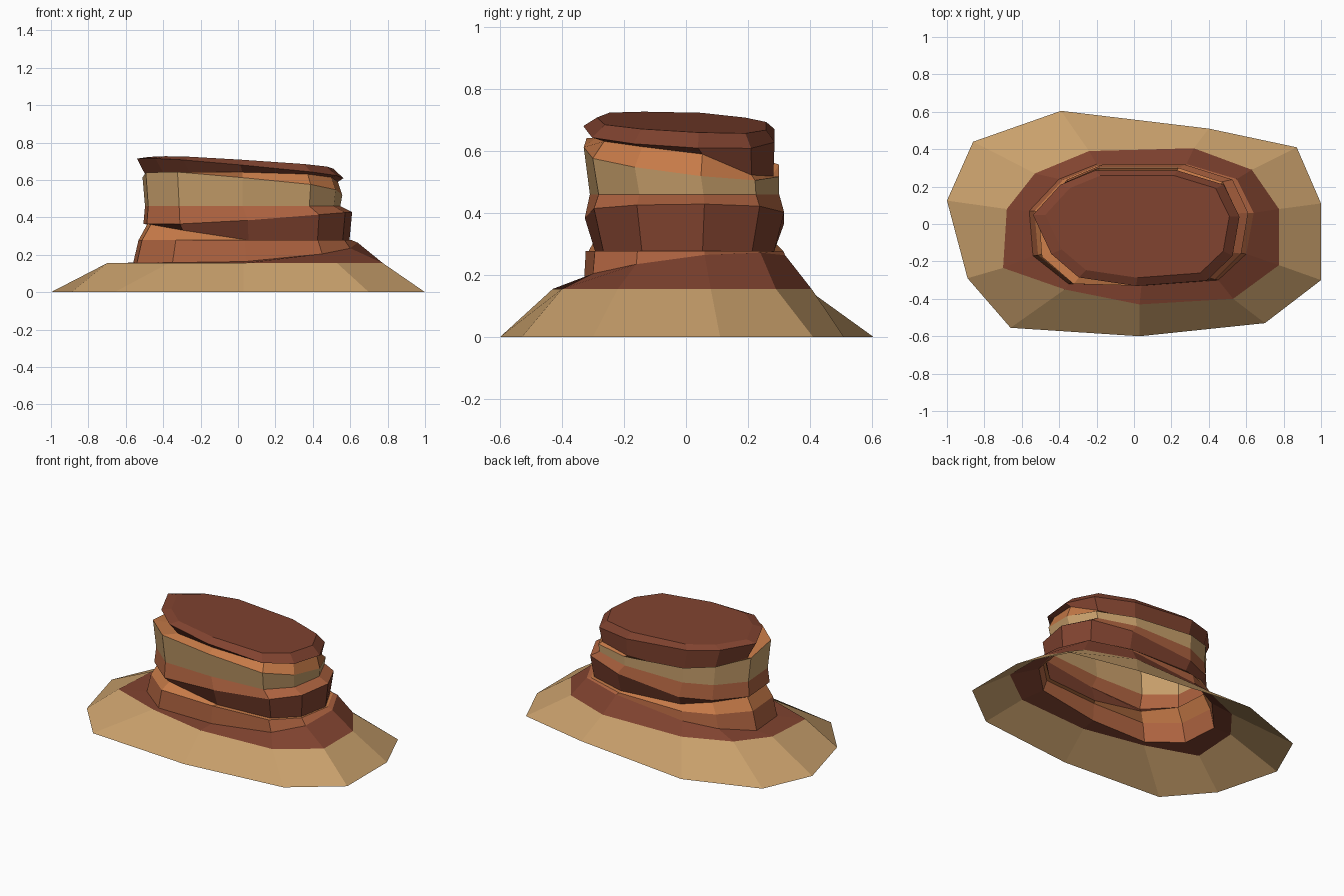
import bpy

if "Cube" in bpy.data.objects:
    bpy.data.objects.remove(bpy.data.objects["Cube"])


def material(name, srgb):
    m = bpy.data.materials.new(name)
    m.diffuse_color = [c ** 2.2 for c in srgb] + [1]
    m.use_nodes = True
    m.node_tree.nodes["Principled BSDF"].inputs["Base Color"].default_value = m.diffuse_color
    return m


TAN = material("tan", (0.78, 0.62, 0.42))
BROWN = material("brown", (0.50, 0.27, 0.20))
SIENNA = material("sienna", (0.68, 0.39, 0.26))
ORANGE = material("orange", (0.78, 0.48, 0.29))

# Outlines, counter-clockwise from the front
GROUND = [(0.03, -0.6), (0.70, -0.53), (1.0, -0.30), (1.0, 0.11), (0.87, 0.41), (0.40, 0.51),
          (-0.39, 0.605), (-0.86, 0.44), (-1.0, 0.125), (-0.89, -0.29), (-0.66, -0.555)]
SHOULDER = [(0.03, -0.43), (0.53, -0.40), (0.775, -0.22), (0.775, 0.08), (0.63, 0.29), (0.32, 0.405),
            (-0.24, 0.39), (-0.53, 0.27), (-0.68, 0.08), (-0.70, -0.235), (-0.37, -0.35)]
COLUMN = [(0.04, -0.33), (0.45, -0.30), (0.60, -0.16), (0.64, 0.06), (0.55, 0.24), (0.28, 0.32),
          (-0.20, 0.32), (-0.40, 0.24), (-0.56, 0.07), (-0.54, -0.17), (-0.35, -0.32)]
# The cap is broken away at its front left corner
CAP = COLUMN[:9] + [(x * 0.84, y * 0.88) for x, y in COLUMN[9:]]


def ring(outline, height, sx=1, sy=1, dx=0, dy=0):
    """Scale and shift an outline, then place it on a height function."""
    pts = [(x * sx + dx, y * sy + dy) for x, y in outline]
    return [(x, y, height(x, y)) for x, y in pts]


def loft(name, rings, mat, cap=False):
    """Flat-shaded shell through a stack of rings, open below."""
    n = len(rings[0])
    verts = [v for r in rings for v in r]
    faces = [(k * n + i, k * n + (i + 1) % n, (k + 1) * n + (i + 1) % n, (k + 1) * n + i)
             for k in range(len(rings) - 1) for i in range(n)]
    if cap:
        faces.append(tuple(range(len(verts) - n, len(verts))))
    me = bpy.data.meshes.new(name)
    me.from_pydata(verts, [], faces)
    me.materials.append(mat)
    ob = bpy.data.objects.new(name, me)
    bpy.context.collection.objects.link(ob)
    return ob


def top_plane(x, y):
    return 0.695 - 0.065 * x - 0.05 * y


# Rings from the ground to the summit
ground = ring(GROUND, lambda x, y: 0)
shoulder = ring(SHOULDER, lambda x, y: 0.155)
foot = ring(COLUMN, lambda x, y: min(0.272, max(0.158, 0.2 + 0.09 * x + 0.12 * y)))
step = ring(COLUMN, lambda x, y: 0.278, 0.95, 0.98)
recess = ring(COLUMN, lambda x, y: 0.278 + 0.18 * max(0, -x), 0.90, 0.89, 0.02)
bulge = ring(COLUMN, lambda x, y: max(0.365, 0.38 + 0.08 * x), 0.93, 0.99, 0.015)
ledge = ring(COLUMN, lambda x, y: 0.46, 0.87, 0.94, -0.01)
band_top = ring(COLUMN, lambda x, y: 0.575 - 0.09 * x - 0.12 * y, 0.89, 0.97, -0.012, -0.01)
neck = ring(CAP, lambda x, y: 0.607 - 0.02 * x - 0.12 * y - (0.05 if y > 0.15 else 0),
            0.85, 0.88, -0.01)
rim = ring(CAP, lambda x, y: top_plane(x, y) - 0.03 - 0.03 * x, 0.92, 0.95, -0.025, -0.018)
summit = ring(CAP, top_plane, 0.82, 0.84, -0.015, -0.01)

# Layered rock
loft("scree_skirt", [ground, shoulder], TAN)
loft("terrace_slope", [shoulder, foot], BROWN)
loft("lower_wall", [foot, step], SIENNA)
loft("lower_ledge", [step, recess], ORANGE)
loft("middle_wall", [recess, bulge], BROWN)
loft("middle_ledge", [bulge, ledge], SIENNA)
loft("pale_band", [ledge, band_top], TAN)
loft("upper_ledge", [band_top, neck], ORANGE)
loft("cap_rock", [neck, rim, summit], BROWN, cap=True)
